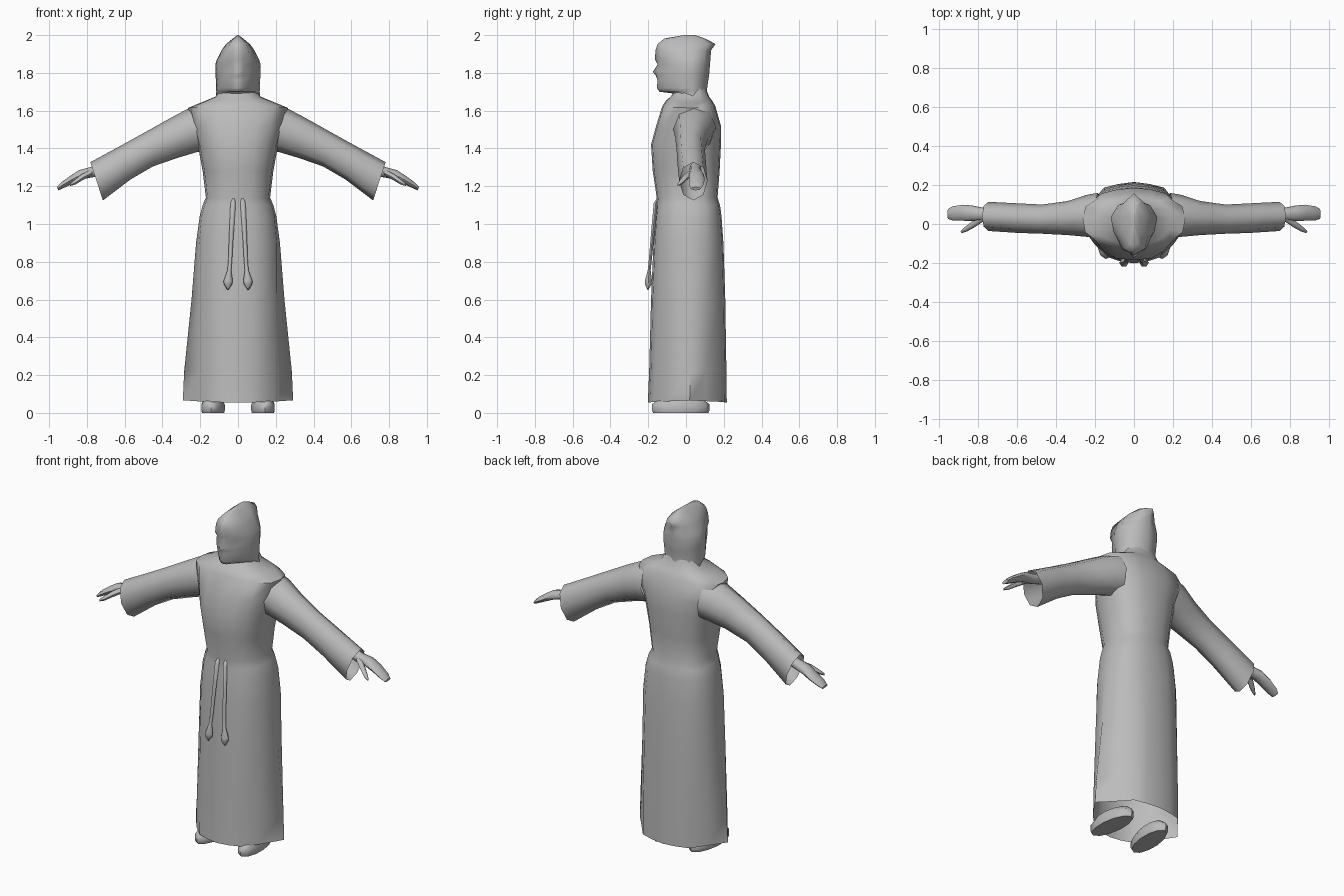
import bpy, bmesh, math
from mathutils import Vector

cube = bpy.data.objects.get("Cube")
if cube:
    bpy.data.objects.remove(cube, do_unlink=True)

grey = bpy.data.materials.new("plain grey")
grey.use_nodes = True
GREY = (0.5, 0.5, 0.5, 1)
grey.diffuse_color = GREY
grey.node_tree.nodes["Principled BSDF"].inputs["Base Color"].default_value = GREY


def loft(name, rings, angle=60, flip=1, caps=True):
    """Skin a list of equal rings and optionally cap both ends."""
    bm = bmesh.new()
    loops = [[bm.verts.new((p[0] * flip, p[1], p[2])) for p in r] for r in rings]
    n = len(loops[0])
    for a, b in zip(loops, loops[1:]):
        for i in range(n):
            j = (i + 1) % n
            bm.faces.new((a[i], a[j], b[j], b[i]))
    ends = [bm.faces.new(loops[0]), bm.faces.new(loops[-1])]
    bmesh.ops.recalc_face_normals(bm, faces=bm.faces)
    if not caps:
        bmesh.ops.delete(bm, geom=ends, context="FACES_ONLY")
    me = bpy.data.meshes.new(name)
    bm.to_mesh(me)
    bm.free()
    me.materials.append(grey)
    ob = bpy.data.objects.new(name, me)
    bpy.context.collection.objects.link(ob)
    bpy.ops.object.select_all(action="DESELECT")
    ob.select_set(True)
    bpy.context.view_layer.objects.active = ob
    bpy.ops.object.shade_smooth_by_angle(angle=math.radians(angle))


def mirrored(half):
    """Complete a half outline whose first and last points lie on x = 0."""
    return half + [(-x, y, z) for x, y, z in half[-2:0:-1]]


def tube_ring(c, side, up, n=8):
    c, side, up = Vector(c), Vector(side), Vector(up)
    return [c + side * math.cos(t) + up * math.sin(t)
            for t in (math.tau * i / n for i in range(n))]


# Robe from hem to collar; the outline changes from pointed sides to a rounded box
hem = [(0, -1), (.24, -.95), (.46, -.85), (.7, -.52), (1, .06),
       (.76, .46), (.53, .86), (.27, .95), (0, 1)]
chest = [(0, -1), (.42, -.96), (.72, -.76), (.95, -.4), (1, .1),
         (.94, .54), (.69, .84), (.35, .96), (0, 1)]


def robe_ring(z, w, front, back, k, drop=0):
    mid, dep = (front + back) / 2, (back - front) / 2
    pts = [Vector(c).lerp(Vector(h), k) for c, h in zip(chest, hem)]
    return mirrored([(w * u, mid + dep * v, z - drop * u * u) for u, v in pts])


robe = [(.055, .292, -.202, .216, 1, -.012), (.22, .285, -.195, .214, .9),
        (.6, .246, -.185, .208, .45), (.9, .222, -.172, .198, .1), (1.04, .203, -.162, .188, 0),
        (1.1, .187, -.156, .18, 0), (1.14, .17, -.155, .167, 0), (1.28, .187, -.176, .178, 0),
        (1.42, .213, -.185, .185, 0), (1.52, .24, -.158, .185, 0),
        (1.625, .264, -.125, .155, 0, .01), (1.655, .19, -.105, .137, 0, .01),
        (1.675, .118, -.08, .122, 0), (1.72, .095, -.05, .105, 0)]
loft("robe_body", [robe_ring(*r) for r in robe], caps=False)


# Hooded head: z, half width, face half width, front, cheek and back depth
def head_ring(z, w, fw, front, cheek, back):
    return mirrored([(0, front, z), (fw * .4, max(front, -.153) + .006, z), (fw, cheek, z),
                     (w * .87, cheek * .35, z), (w, .035, z),
                     (w * .68, .035 + (back - .035) * .68, z), (0, back, z)])


head = [(1.65, .118, .05, -.05, -.045, .125), (1.69, .116, .045, -.06, -.05, .113),
        (1.7, .115, .045, -.14, -.1, .112), (1.72, .116, .05, -.155, -.112, .112),
        (1.76, .117, .056, -.15, -.114, .118), (1.785, .119, .06, -.16, -.115, .122),
        (1.805, .12, .061, -.176, -.115, .124), (1.845, .12, .062, -.15, -.112, .127),
        (1.87, .112, .062, -.164, -.128, .129), (1.92, .087, .056, -.162, -.128, .133),
        (1.953, .063, .044, -.15, -.125, .157), (1.982, .027, .02, -.115, -.1, .1),
        (2.0, .004, .003, -.01, 0, .05)]
loft("hooded_head", [head_ring(*r) for r in head], 80)

for s, label in ((1, "left"), (-1, "right")):
    # Open sleeve: top x, top z, bottom x, bottom z, front y, back y
    rings = []
    for tx, tz, bx, bz, f, b in [(.2, 1.63, .17, 1.39, -.07, .16), (.262, 1.612, .22, 1.38, -.066, .15),
                                 (.36, 1.56, .32, 1.35, -.057, .118), (.49, 1.487, .45, 1.305, -.05, .1),
                                 (.62, 1.415, .57, 1.235, -.046, .106), (.782, 1.327, .715, 1.125, -.036, .114)]:
        c = ((tx + bx) / 2, (f + b) / 2, (tz + bz) / 2)
        rings.append(tube_ring(c, (0, (b - f) / 2, 0), ((tx - bx) / 2, 0, (tz - bz) / 2)))
    loft(label + "_sleeve", rings, 60, s, caps=False)

    # Hand with flat joined fingers, and a thumb
    hand = [(.7, 1.3, .05, .03, .03), (.77, 1.275, .05, .033, .026), (.83, 1.262, .055, .04, .024),
            (.88, 1.235, .058, .041, .02), (.93, 1.205, .054, .037, .015), (.955, 1.187, .052, .026, .009)]
    loft(label + "_hand", [tube_ring((x, y, z), (0, w, 0), (h * .4, 0, h))
                           for x, z, y, w, h in hand], 60, s)
    thumb = [(.78, .03, 1.272, .018), (.83, -.005, 1.245, .017),
             (.865, -.028, 1.22, .013), (.888, -.042, 1.207, .006)]
    loft(label + "_thumb", [tube_ring((x, y, z), (r * .5, r * .8, 0), (0, 0, r), 6)
                            for x, y, z, r in thumb], 60, s)

    # Foot: rounded shoe, slightly turned out
    foot = []
    for z, k in ((0, .95), (.012, 1), (.045, 1), (.075, .75)):
        foot.append([Vector((.132 + .062 * k * math.cos(t) - .012 * math.sin(t),
                             -.028 + .153 * k * math.sin(t), z))
                     for t in (math.tau * i / 12 for i in range(12))])
    loft(label + "_foot", foot, 50, s)

    # Hanging belt cord ending in a tassel
    cord = [(.024, -.15, 1.135, .006), (.026, -.16, 1.11, .014), (.035, -.176, .95, .012),
            (.042, -.19, .8, .01), (.046, -.195, .755, .01), (.052, -.199, .7, .024),
            (.053, -.2, .68, .022), (.054, -.202, .65, .002)]
    loft(label + "_cord", [tube_ring((x, y, z), (r, 0, 0), (0, r * .9, 0), 6)
                           for x, y, z, r in cord], 60, s)
